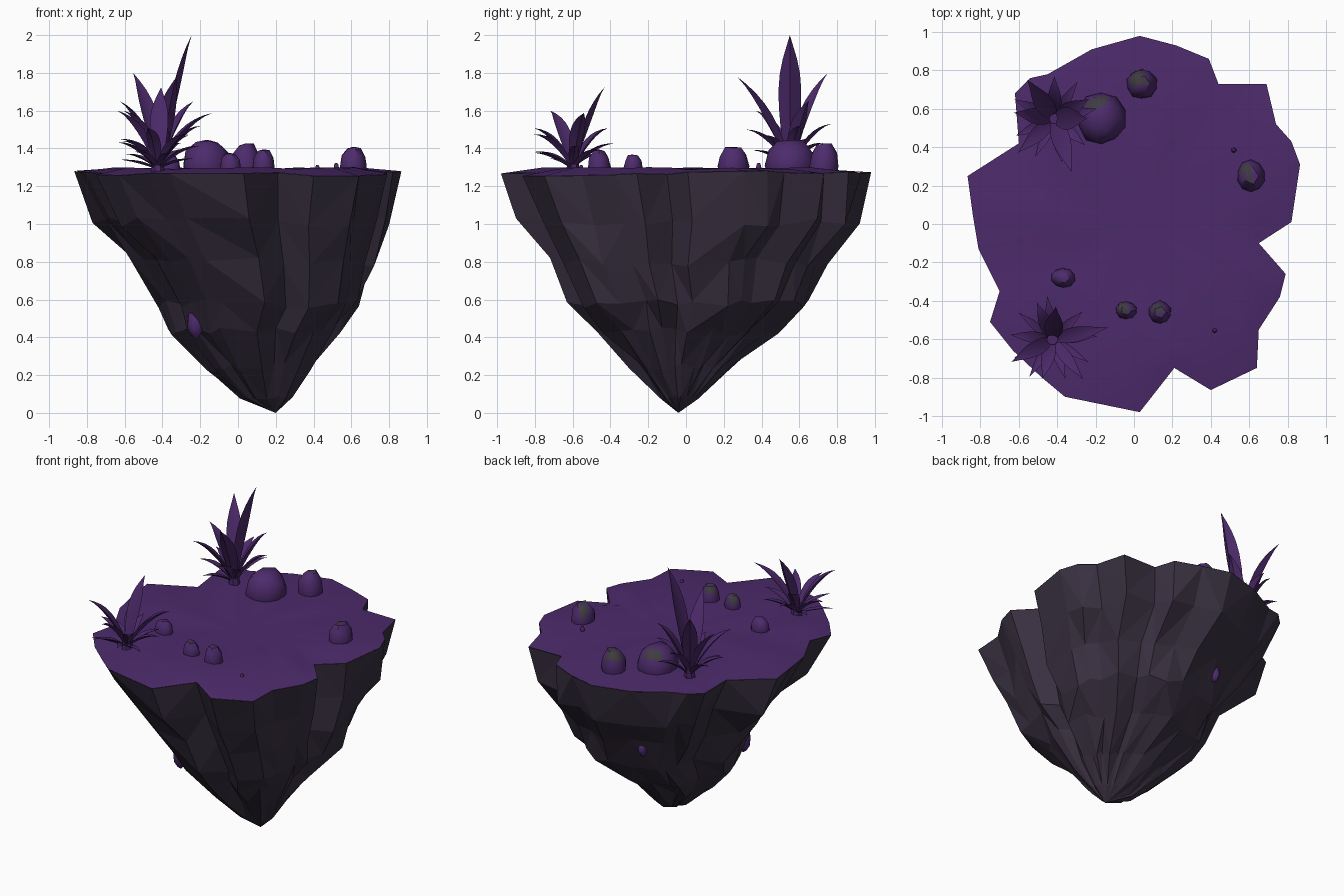
import bpy, bmesh, math, random
from mathutils import Vector, Matrix

if "Cube" in bpy.data.objects:
    bpy.data.objects.remove(bpy.data.objects["Cube"])

random.seed(4)


def mat(name, c):
    m = bpy.data.materials.new(name)
    m.diffuse_color = (*c, 1)
    m.use_nodes = True
    m.node_tree.nodes["Principled BSDF"].inputs["Base Color"].default_value = m.diffuse_color
    return m


PURPLE = mat("purple moss", (0.074, 0.024, 0.150))
LEAF = mat("purple leaf", (0.070, 0.022, 0.140))
STONE = mat("dark stone", (0.040, 0.029, 0.051))
GREY = mat("grey stone", (0.051, 0.044, 0.056))


def finish(bm, name, mats, smooth=None):
    me = bpy.data.meshes.new(name)
    bm.to_mesh(me)
    bm.free()
    for m in mats:
        me.materials.append(m)
    if smooth:
        for p in me.polygons:
            p.use_smooth = True
        me.set_sharp_from_angle(angle=math.radians(smooth))
    ob = bpy.data.objects.new(name, me)
    bpy.context.collection.objects.link(ob)
    return ob


def bridge(bm, a, b):
    n = len(a)
    for i in range(n):
        j = (i + 1) % n
        if i % 2:
            bm.faces.new((a[i], b[i], b[j]))
            bm.faces.new((a[i], b[j], a[j]))
        else:
            bm.faces.new((a[i], b[i], a[j]))
            bm.faces.new((a[j], b[i], b[j]))


def fan(bm, ring, tip):
    for i in range(len(ring)):
        bm.faces.new((ring[i], tip, ring[(i + 1) % len(ring)]))


def face_way(bm, sign):
    """Make normals consistent, with the total pointing up (1) or down (-1)."""
    bmesh.ops.recalc_face_normals(bm, faces=bm.faces)
    if sum(f.normal.z * f.calc_area() for f in bm.faces) * sign < 0:
        bmesh.ops.reverse_faces(bm, faces=bm.faces)


# Island rim seen from above
RIM = [(.03, .98), (.22, .93), (.39, .86), (.44, .73), (.69, .73), (.74, .52),
       (.82, .43), (.865, .31), (.82, .01), (.65, -.10), (.79, -.26), (.76, -.38),
       (.65, -.55), (.64, -.75), (.40, -.865), (.21, -.75), (.03, -.98), (-.36, -.90),
       (-.48, -.80), (-.63, -.66), (-.75, -.51), (-.70, -.35), (-.81, -.13), (-.84, .05),
       (-.867, .25), (-.60, .42), (-.62, .68), (-.54, .76), (-.45, .78), (-.22, .91)]
RIM_Z = [1.268 + .01 * y + random.uniform(-.01, .012) for x, y in RIM]

# Rock levels: z, x range, y range
LEVELS = [(1.01, -.77, .80, -.90, .92), (.80, -.57, .72, -.72, .75),
          (.58, -.42, .64, -.63, .65), (.43, -.37, .54, -.47, .49),
          (.24, -.18, .40, -.30, .24), (.08, .01, .29, -.13, .07)]


def fit(vals, lo, hi):
    a, b = min(vals), max(vals)
    return [lo + (v - a) / (b - a) * (hi - lo) for v in vals]


# Hanging rock: rim outline shrinking and rounding towards the tip
bm = bmesh.new()
prev = [bm.verts.new((x, y, z)) for (x, y), z in zip(RIM, RIM_Z)]
for k, (z, x0, x1, y0, y1) in enumerate(LEVELS):
    t = min(.6, .1 * k)
    us, vs = [], []
    for x, y in RIM:
        p = Vector((x / .867, y / .98))
        p = p.lerp(p.normalized(), t) * random.uniform(.95, 1.04)
        p *= 1 - .03 * k * max(0, p.x * p.y) * 2      # back right corner is cut away
        us.append(p.x)
        vs.append(p.y)
    xs, ys = fit(us, x0, x1), fit(vs, y0, y1)
    dz = .025 if k < 5 else .01
    ring = [bm.verts.new((x, y, z + random.uniform(-dz, dz))) for x, y in zip(xs, ys)]
    bridge(bm, prev, ring)
    prev = ring
fan(bm, prev, bm.verts.new((.2, -.04, 0)))
face_way(bm, -1)
rock = finish(bm, "island_rock", [STONE])

# Mossy ground on top
bm = bmesh.new()
prev = [bm.verts.new((x, y, z + .001)) for (x, y), z in zip(RIM, RIM_Z)]
for s, z in ((.78, 1.292), (.42, 1.287)):
    ring = [bm.verts.new((x * s, y * s, z + random.uniform(-.007, .009))) for x, y in RIM]
    bridge(bm, prev, ring)
    prev = ring
fan(bm, prev, bm.verts.new((0, 0, 1.285)))
face_way(bm, 1)
finish(bm, "moss_ground", [PURPLE], 30)


# Boulders: purple, with a bare grey patch on the upper back
def boulder(name, x, y, z, rx, ry, rz, patch):
    bm = bmesh.new()
    bmesh.ops.create_icosphere(bm, subdivisions=2, radius=1)
    for v in bm.verts:
        v.co *= random.uniform(.94, 1.05)
        v.co.z = min(v.co.z, .9)
        v.co = Vector((x + v.co.x * rx, y + v.co.y * ry, z + v.co.z * rz))
    bm.normal_update()
    d = Vector((-.3, .5, .8)).normalized()
    for f in bm.faces:
        f.material_index = int(f.normal.dot(d) > patch)
    finish(bm, name, [PURPLE, GREY], 35)


for i, b in enumerate([
        (-.17, .55, 1.31, .13, .135, .15, .88), (.04, .73, 1.305, .08, .08, .135, .72),
        (.61, .25, 1.305, .075, .082, .115, .78), (-.37, -.28, 1.295, .066, .052, .08, 2),
        (-.04, -.45, 1.30, .055, .047, .085, .65), (.135, -.46, 1.30, .06, .06, .105, .75),
        (.42, -.555, 1.295, .012, .012, .02, 2), (.52, .385, 1.30, .014, .014, .025, 2)]):
    boulder(f"boulder_{i + 1}", *b)

# Small moss patches just breaking the rock wall, front and back
for name, x, z, d, r in (("moss_patch_front", -.225, .48, 1, .045),
                         ("moss_patch_back", -.12, .75, -1, .03)):
    hit, p, n, _ = rock.ray_cast(Vector((x, -2 * d, z)), Vector((0, d, 0)))
    boulder(name, x, p.y + .02 * d, z, r, .045, r * 1.9, 2)


# Spiky plants: arched, folded leaves (tip offset x, y, z, half width)
LEAVES = [(.17, 0, .70, .062), (.09, -.28, .48, .05), (-.14, .20, .50, .05),
          (-.21, .03, .35, .045), (.18, .10, .35, .045), (-.19, -.18, .30, .04),
          (.22, .05, .22, .035), (-.20, -.09, .14, .03), (.04, -.23, .20, .035),
          (0, .22, .23, .038), (-.21, .10, .15, .03), (.16, -.14, .17, .032),
          (-.10, -.20, .09, .026), (.12, .19, .13, .028), (-.12, .19, .08, .026)]


def leaf(bm, base, tip, w):
    flat = Vector((tip.x, tip.y, 0))
    side = Vector((-flat.y, flat.x, 0)).normalized()
    # steep leaves rise straight, low ones arch over
    low = max(0, 1 - tip.z / .45)
    ctrl = flat * (.3 + .15 * low) + Vector((0, 0, tip.z * (.68 + .55 * low)))
    rows, n = [], 8
    for i in range(n):
        t = i / n
        p = 2 * t * (1 - t) * ctrl + t * t * tip
        tan = ((1 - 2 * t) * ctrl + t * tip).normalized()
        up = tan.cross(side)
        ww = w * (.35 + .65 * math.sin(math.pi * t)) * (1 - t ** 5)
        q = base + p
        rows.append([bm.verts.new(c) for c in (q - side * ww, q - up * ww * .3,
                                               q + side * ww, q - up * ww * .6)])
    end = bm.verts.new(base + tip)
    for a, b in zip(rows, rows[1:]):
        for k in range(4):
            m = (k + 1) % 4
            bm.faces.new((a[k], a[m], b[m], b[k]))
    for k in range(4):
        bm.faces.new((rows[-1][k], rows[-1][(k + 1) % 4], end))
    bm.faces.new(rows[0])


def plant(name, base, turn, zs):
    bm = bmesh.new()
    rot = Matrix.Rotation(turn, 3, 'Z')
    for x, y, z, w in LEAVES:
        tip = rot @ Vector((x, y, z))
        tip.z *= zs
        leaf(bm, Vector(base), tip, w * (.5 + .5 * zs))
    # short stem
    bmesh.ops.create_cone(bm, cap_ends=True, segments=7, radius1=.038, radius2=.03, depth=.09,
                          matrix=Matrix.Translation(Vector(base) + Vector((0, 0, .02))))
    bmesh.ops.recalc_face_normals(bm, faces=bm.faces)
    finish(bm, name, [LEAF], 40)


plant("tall_plant", (-.415, .55, 1.30), 0, 1.0)
plant("short_plant", (-.425, -.60, 1.29), math.radians(84), .62)
